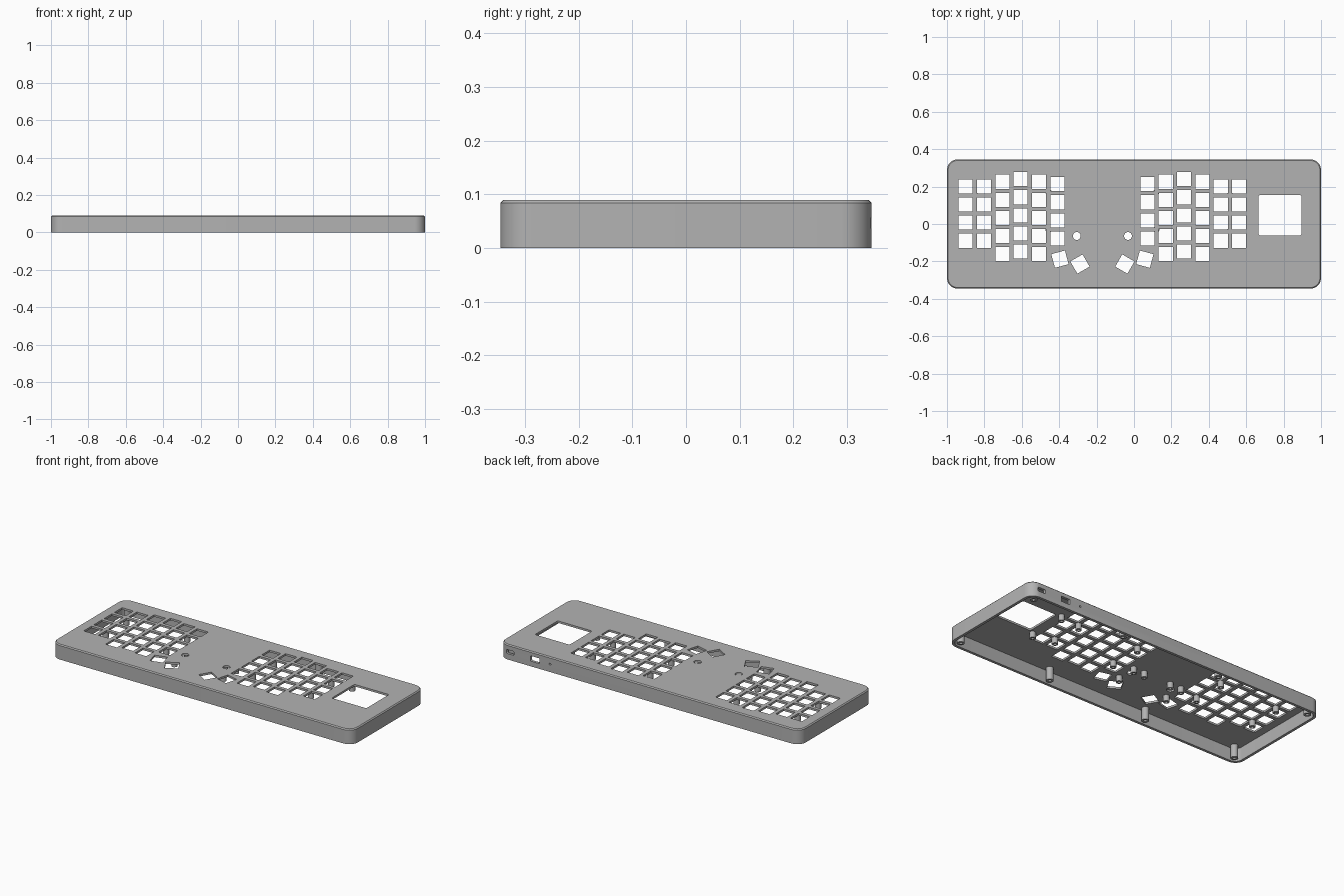
import bpy, bmesh, math
from mathutils import Matrix, Vector

if "Cube" in bpy.data.objects:
    bpy.data.objects.remove(bpy.data.objects["Cube"], do_unlink=True)

HALF_X, HALF_Y, HEIGHT = 1.0, 0.346, 0.09
CORNER, WALL, PLATE, CHAMFER = 0.058, 0.016, 0.012, 0.006
UNDERSIDE = HEIGHT - PLATE
AXIS = -0.169          # symmetry line of the two key fields
KEY, PITCH = 0.0755, 0.0968

grey = bpy.data.materials.new("light grey plastic")
grey.use_nodes = True
grey.diffuse_color = (0.45, 0.45, 0.45, 1)
grey.node_tree.nodes["Principled BSDF"].inputs["Base Color"].default_value = (0.45, 0.45, 0.45, 1)


def rounded_rect(hx, hy, r, steps=8):
    """Outline of a rounded rectangle, counter-clockwise."""
    pts = []
    for k, (sx, sy) in enumerate(((1, 1), (-1, 1), (-1, -1), (1, -1))):
        for i in range(steps + 1):
            a = (k + i / steps) * math.pi / 2
            pts.append((sx * (hx - r) + r * math.cos(a), sy * (hy - r) + r * math.sin(a)))
    return pts


def loft(bm, layers, matrix=Matrix()):
    """Closed solid through stacked (outline, z) layers."""
    rings = [[bm.verts.new(matrix @ Vector((x, y, z))) for x, y in pts] for pts, z in layers]
    n = len(rings[0])
    for low, high in zip(rings, rings[1:]):
        for i in range(n):
            j = (i + 1) % n
            bm.faces.new((low[i], low[j], high[j], high[i]))
    bm.faces.new(rings[0][::-1])
    bm.faces.new(rings[-1])


def finish(name, bm):
    bmesh.ops.recalc_face_normals(bm, faces=bm.faces)
    mesh = bpy.data.meshes.new(name)
    bm.to_mesh(mesh)
    bm.free()
    mesh.materials.append(grey)
    obj = bpy.data.objects.new(name, mesh)
    bpy.context.collection.objects.link(obj)
    return obj


def smooth(obj):
    bpy.ops.object.select_all(action='DESELECT')
    obj.select_set(True)
    bpy.context.view_layer.objects.active = obj
    bpy.ops.object.shade_smooth_by_angle(angle=math.radians(30))


def cut(obj, cutter):
    """Subtract the cutter, then discard it."""
    cutter.hide_render = True
    mod = obj.modifiers.new("cut", 'BOOLEAN')
    mod.operation, mod.solver, mod.object = 'DIFFERENCE', 'EXACT', cutter
    bpy.context.view_layer.update()
    result = bpy.data.meshes.new_from_object(obj.evaluated_get(bpy.context.evaluated_depsgraph_get()))
    obj.modifiers.clear()
    obj.data = result
    bpy.data.objects.remove(cutter, do_unlink=True)


# Outer case with a small chamfer round the top
bm = bmesh.new()
outer = rounded_rect(HALF_X, HALF_Y, CORNER)
top = rounded_rect(HALF_X - CHAMFER, HALF_Y - CHAMFER, CORNER - CHAMFER)
loft(bm, [(outer, 0), (outer, HEIGHT - CHAMFER), (top, HEIGHT)])
case = finish("case_shell", bm)

# Hollow underside
bm = bmesh.new()
inner = rounded_rect(HALF_X - WALL, HALF_Y - WALL, CORNER - WALL)
loft(bm, [(inner, -0.1), (inner, UNDERSIDE)])
cut(case, finish("cavity_cutter", bm))

# Openings through the plate
bm = bmesh.new()


def opening(x, y, outline, angle=0):
    place = Matrix.Translation((x, y, 0)) @ Matrix.Rotation(math.radians(angle), 4, 'Z')
    loft(bm, [(outline, UNDERSIDE - 0.02), (outline, HEIGHT + 0.02)], place)


h = KEY / 2
square = [(h, h), (-h, h), (-h, -h), (h, -h)]
dot = [(0.021 * math.cos(i * math.pi / 12), 0.021 * math.sin(i * math.pi / 12)) for i in range(24)]
# distance from the axis, top row height, number of keys
columns = [(0.241, 0.213, 4), (0.339, 0.226, 5), (0.437, 0.240, 5),
           (0.535, 0.226, 5), (0.633, 0.201, 4), (0.731, 0.201, 4)]
for side in (-1, 1):
    for dist, y_top, count in columns:
        for row in range(count):
            opening(AXIS + side * dist, y_top - row * PITCH, square)
    opening(AXIS + side * 0.227, -0.188, square, -side * 15)
    opening(AXIS + side * 0.120, -0.214, square, -side * 30)
    opening(AXIS + side * 0.137, -0.064, dot)
opening(0.781, 0.047, rounded_rect(0.115, 0.108, 0.01, 4))

# Ports and reset hole in the back wall
for x, hx, hz, r in ((0.927, 0.025, 0.012, 0.006), (0.762, 0.03, 0.016, 0.004), (0.662, 0.006, 0.006, 0.0059)):
    shape = rounded_rect(hx, hz, r, 4)
    place = Matrix.Translation((x, HALF_Y, 0.047)) @ Matrix.Rotation(math.pi / 2, 4, 'X')
    loft(bm, [(shape, -0.03), (shape, 0.03)], place)
cut(case, finish("opening_cutter", bm))
smooth(case)


def tube(bm, x, y, z0, z1, r, hole, depth, n=20):
    """Post with a blind screw hole in its lower end."""
    rings = []
    for rad, z in ((r, z1), (r, z0), (hole, z0), (hole, z0 + depth)):
        rings.append([bm.verts.new((x + rad * math.cos(2 * math.pi * i / n),
                                    y + rad * math.sin(2 * math.pi * i / n), z)) for i in range(n)])
    for a, b in zip(rings, rings[1:]):
        for i in range(n):
            j = (i + 1) % n
            bm.faces.new((a[i], a[j], b[j], b[i]))
    bm.faces.new(rings[0])
    bm.faces.new(rings[-1])


# Posts under the plate that carry the circuit boards
bm = bmesh.new()
for side in (-1, 1):
    for dist, y in ((0.682, 0.154), (0.682, -0.04), (0.288, 0.17), (0.288, -0.03),
                    (0.09, -0.01), (0.163, -0.01), (0.163, -0.13)):
        tube(bm, AXIS + side * dist, y, UNDERSIDE - 0.036, UNDERSIDE + 0.002, 0.017, 0.008, 0.03)
for y in (0.168, -0.07):
    tube(bm, 0.642, y, UNDERSIDE - 0.036, UNDERSIDE + 0.002, 0.017, 0.008, 0.03)
smooth(finish("board_posts", bm))

# Full height screw posts along the rim
bm = bmesh.new()
for x in (-0.945, -0.33, 0.33, 0.945):
    for y in (-0.3, 0.3):
        tube(bm, x, y, 0.002, UNDERSIDE + 0.002, 0.02, 0.009, 0.05)
smooth(finish("rim_screw_posts", bm))
